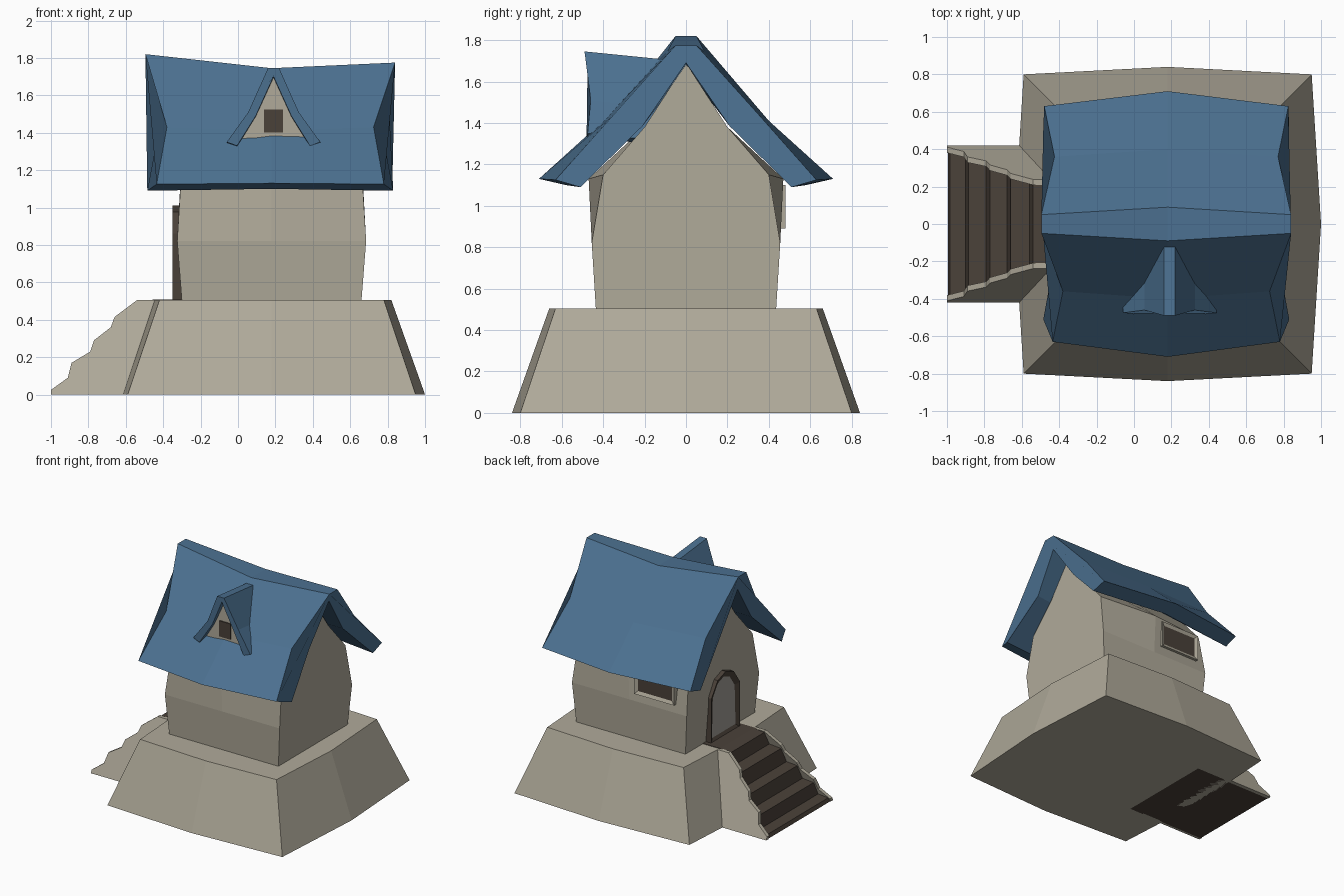
import bpy, bmesh

if "Cube" in bpy.data.objects:
    bpy.data.objects.remove(bpy.data.objects["Cube"])

def material(name, rgb):
    m = bpy.data.materials.new(name)
    lin = [((c / 255 + 0.055) / 1.055) ** 2.4 for c in rgb]
    m.diffuse_color = (*lin, 1)
    m.use_nodes = True
    m.node_tree.nodes["Principled BSDF"].inputs["Base Color"].default_value = m.diffuse_color
    return m

STONE = material("stone", (176, 170, 154))
ROOF = material("blue_roof", (76, 113, 145))
WOOD = material("dark_wood", (74, 65, 57))
PANEL = material("door_grey", (160, 157, 150))

def loft(name, sections, *mats, inset=None):
    """Skin matching closed sections and cap the ends; optionally inset the last cap."""
    bm = bmesh.new()
    rings = [[bm.verts.new(p) for p in s] for s in sections]
    n = len(rings[0])
    for a, b in zip(rings, rings[1:]):
        for i in range(n):
            j = (i + 1) % n
            bm.faces.new((a[i], a[j], b[j], b[i]))
    bm.faces.new(rings[0][::-1])
    cap = bm.faces.new(rings[-1])
    bmesh.ops.recalc_face_normals(bm, faces=bm.faces[:])
    if inset:
        bmesh.ops.inset_region(bm, faces=[cap], thickness=inset[0], depth=0)
        bmesh.ops.translate(bm, verts=cap.verts[:], vec=cap.normal * -inset[1])
        cap.material_index = 1
    me = bpy.data.meshes.new(name)
    bm.to_mesh(me)
    bm.free()
    for m in mats:
        me.materials.append(m)
    ob = bpy.data.objects.new(name, me)
    bpy.context.collection.objects.link(ob)
    return ob

def mirrored(half, cx=0):
    """Half profile (u, v) -> full closed profile; a point on the axis ends it."""
    return half + [(2 * cx - u, v) for u, v in reversed(half) if abs(u - cx) > 1e-6]

# Tapered stone base with bowed sides
def base_ring(z, hx, hy, bx, by):
    c = 0.18
    return [(c - hx, -hy, z), (c, -by, z), (c + hx, -hy, z), (c + bx, 0, z),
            (c + hx, hy, z), (c, by, z), (c - hx, hy, z), (c - bx, 0, z)]

loft("stone_base", [base_ring(0, 0.77, 0.80, 0.82, 0.84),
                    base_ring(0.505, 0.60, 0.63, 0.64, 0.66)], STONE)

# House walls with gable ends
def wall_ring(side):
    eave = (0.40, 1.15) if side else (0.47, 1.13)
    half = [(0.435, 0.5), (0.455, 0.82), eave, (0.2, 1.38), (0, 1.69)]
    off = [0.48, 0.505, 0.485, 0.475, 0.46]
    off = off + off[-2::-1]
    return [(0.18 + side * o, y, z) for o, (y, z) in zip(off, mirrored(half))]

loft("house_walls", [wall_ring(s) for s in (-1, 0, 1)], STONE)

# Sagging main roof, a thick chevron swept along x
def roof_ring(side, ridge):
    if side:
        half = [(0.66, 0.05, ridge), (0.59, 0.36, 1.43), (0.645, 0.63, 1.125),
                (0.65, 0.51, 1.09), (0.595, 0.21, 1.385), (0.62, 0, 1.69)]
    else:
        half = [(0, 0.09, 1.745), (0, 0.40, 1.41), (0, 0.71, 1.13),
                (0, 0.58, 1.10), (0, 0.26, 1.36), (0, 0, 1.66)]
    cx = 0.165 if side < 0 else 0.18
    pts = [(cx + side * o, y, z) for o, y, z in half]
    for i, (o, y, z) in reversed(list(enumerate(half[:-1]))):
        pull = 0.045 if i in (1, 2) else 0      # front edges are cut further in
        pts.append((cx + side * (o - pull), -y, z))
    return pts

loft("main_roof", [roof_ring(-1, 1.82), roof_ring(0, 0), roof_ring(1, 1.775)], ROOF)

# Dormer roof, wall and window
chevron = [(0.22, 1.745), (0.325, 1.51), (0.44, 1.35), (0.385, 1.33), (0.285, 1.49), (0.19, 1.70)]
lip = [-0.49, -0.46, -0.475, -0.48, -0.46, -0.475]
lip = lip + lip[-2::-1]
prof = mirrored(chevron, 0.19)
loft("dormer_roof", [[(x, y, z) for y, (x, z) in zip(lip, prof)],
                     [(x, -0.09, z - 0.04) for x, z in prof]], ROOF)
gable = [(0.01, 1.36), (0.37, 1.36), (0.19, 1.71)]
loft("dormer_wall", [[(x, y, z) for x, z in gable] for y in (-0.15, -0.43)], STONE)
pane = [(0.14, 1.40), (0.24, 1.40), (0.24, 1.525), (0.14, 1.525)]
loft("dormer_window", [[(x, y, z) for x, z in pane] for y in (-0.429, -0.438)], WOOD)

# Framed back window
frame = [(-0.23, 0.89), (0.12, 0.89), (0.12, 1.10), (-0.23, 1.10)]
loft("back_window", [[(x, y, z) for x, z in frame] for y in (0.40, 0.48)],
     STONE, WOOD, inset=(0.035, 0.012))

# Arched door on the left gable
arch = mirrored([(0.18, 0.5), (0.18, 0.86), (0.10, 0.975), (0, 1.01)])
loft("arched_door", [[(x, y, z) for y, z in arch] for x in (-0.25, -0.35)],
     WOOD, PANEL, inset=(0.045, 0.018))

# Stairs: tapered so the flight narrows as it climbs
def width(z):
    return 0.42 - 0.36 * z

steps = [(-0.995, 0), (-0.985, 0.03), (-0.90, 0.04), (-0.885, 0.14), (-0.79, 0.15),
         (-0.77, 0.26), (-0.68, 0.27), (-0.66, 0.385), (-0.56, 0.395), (-0.54, 0.495),
         (-0.45, 0.508), (-0.30, 0.508), (-0.30, 0)]
loft("stair_treads", [[(x, s * (width(z) - 0.02), z) for x, z in steps] for s in (-1, 1)], WOOD)

side_wall = [(-1, 0), (-1, 0.025), (-0.91, 0.09), (-0.89, 0.17), (-0.79, 0.23), (-0.77, 0.29),
             (-0.68, 0.36), (-0.66, 0.415), (-0.54, 0.505), (-0.42, 0.505), (-0.42, 0)]
for s, label in ((-1, "front"), (1, "back")):
    loft("stair_side_" + label, [[(x, s * (width(z) - d), z) for x, z in side_wall]
                                 for d in (0.03, 0)], STONE)
